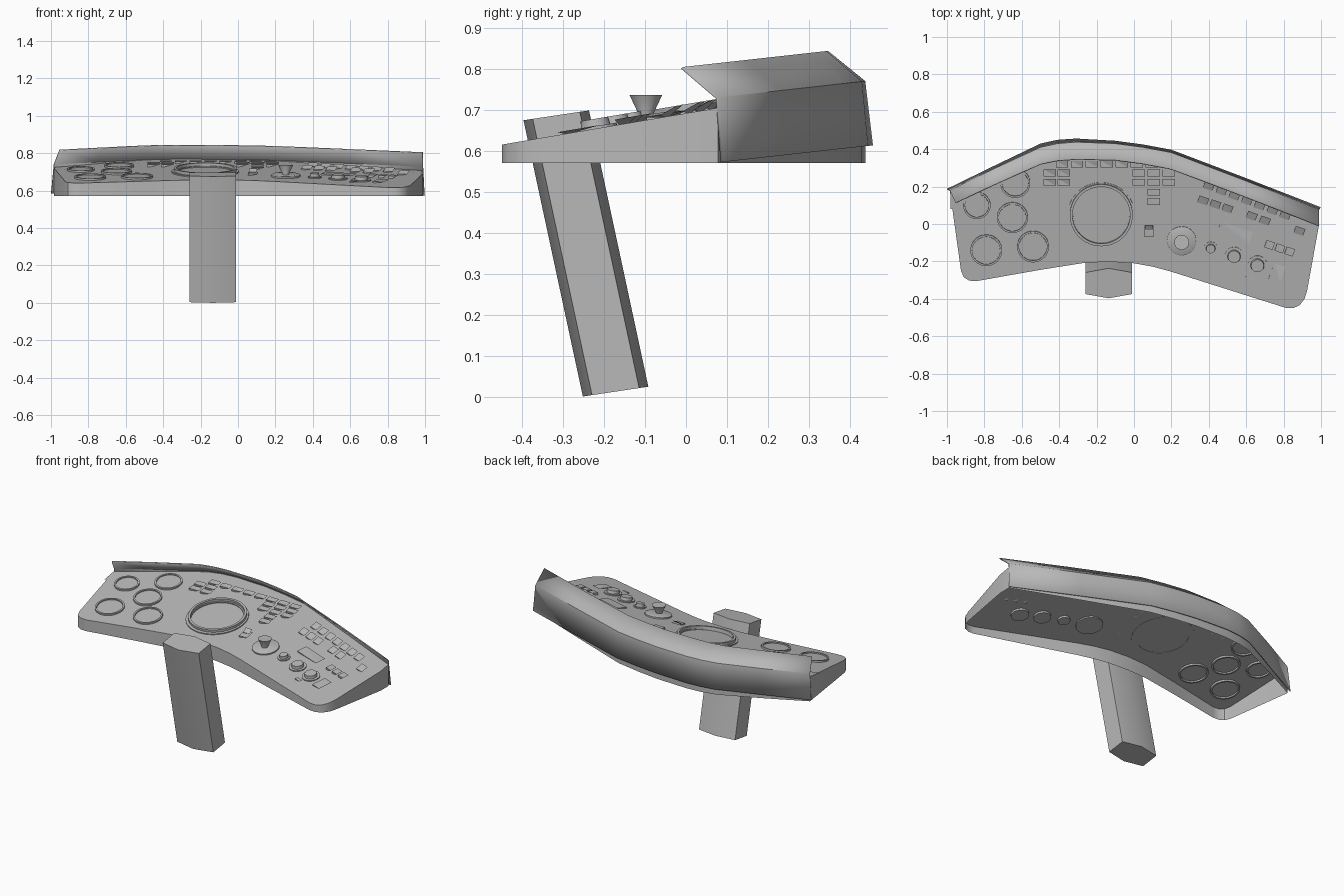
import bpy, bmesh, math
from mathutils import Matrix, Vector

if "Cube" in bpy.data.objects:
    bpy.data.objects.remove(bpy.data.objects["Cube"])

grey = bpy.data.materials.new("console_grey")
grey.diffuse_color = (0.48, 0.48, 0.48, 1)
grey.use_nodes = True
grey.node_tree.nodes["Principled BSDF"].inputs["Base Color"].default_value = grey.diffuse_color
SLOPE = 0.17                      # rise of the panel towards the back
TURN = math.radians(-19)          # direction of the right wing


def top_z(y):
    return 0.692 + SLOPE * y


def finish(name, bm, recalc=True):
    if recalc:
        bmesh.ops.recalc_face_normals(bm, faces=bm.faces)
    me = bpy.data.meshes.new(name)
    bm.to_mesh(me)
    bm.free()
    me.materials.append(grey)
    me.shade_smooth()
    me.set_sharp_from_angle(angle=math.radians(30))
    ob = bpy.data.objects.new(name, me)
    bpy.context.collection.objects.link(ob)
    return ob


def seat(x, y, turn=0.0):
    """Frame lying on the sloping panel."""
    return (Matrix.Translation((x, y, top_z(y))) @ Matrix.Rotation(math.atan(SLOPE), 4, 'X')
            @ Matrix.Rotation(turn, 4, 'Z'))


def add_box(bm, frame, w, d, low, high, rear_high=None):
    """Box on the panel; the rear edge may be taller to form a rocker."""
    rear = high if rear_high is None else rear_high
    v = [bm.verts.new(frame @ Vector((sx * w / 2, sy * d / 2, z)))
         for z in (0, 1) for sx, sy in ((-1, -1), (1, -1), (1, 1), (-1, 1))
         for z in ((low if z == 0 else (rear if sy > 0 else high)),)]
    for f in ((3, 2, 1, 0), (4, 5, 6, 7), (0, 1, 5, 4), (1, 2, 6, 5), (2, 3, 7, 6), (3, 0, 4, 7)):
        bm.faces.new([v[i] for i in f])


def add_lathe(bm, frame, profile, n=32, closed=False):
    """Spin (radius, height) points; open profiles get capped at both ends."""
    rings = [[bm.verts.new(frame @ Vector((r * math.cos(a), r * math.sin(a), z)))
              for a in (2 * math.pi * i / n for i in range(n))] for r, z in profile]
    pairs = list(zip(rings, rings[1:]))
    if closed:
        pairs.append((rings[-1], rings[0]))
    else:
        bm.faces.new(rings[0][::-1])
        bm.faces.new(rings[-1])
    for a, b in pairs:
        for i in range(n):
            j = (i + 1) % n
            bm.faces.new((a[i], a[j], b[j], b[i]))


def tube(r, t, low, high):
    return [(r, low), (r, high), (r - t, high), (r - t, low)]


# Panel shell: sloping top and skirt, open underneath
back = [(-0.985, 0.18), (-0.75, 0.295), (-0.5, 0.41), (-0.41, 0.43), (-0.31, 0.438),
        (-0.1, 0.43), (0.05, 0.41), (0.2, 0.382), (0.6, 0.23), (0.99, 0.078)]
front = [(0.99, 0.0), (0.925, -0.36), (0.912, -0.40), (0.885, -0.435), (0.85, -0.45),
         (0.81, -0.448), (0.5, -0.35), (0.2, -0.255), (0.1, -0.228), (0.0, -0.21),
         (-0.13, -0.202), (-0.26, -0.207), (-0.5, -0.245), (-0.84, -0.305), (-0.88, -0.303),
         (-0.91, -0.285), (-0.925, -0.25)]
bm = bmesh.new()
outline = back + front
upper = [bm.verts.new((x, y, top_z(y))) for x, y in outline]
lower = [bm.verts.new((x, y, 0.57)) for x, y in outline]
cap = bm.faces.new(upper[::-1])
for i in range(len(outline)):
    j = (i + 1) % len(outline)
    bm.faces.new((upper[i], upper[j], lower[j], lower[i]))
bmesh.ops.triangulate(bm, faces=[cap])
finish("panel_shell", bm)

# Hood: rear wall leaning in to a ridge, then a visor reaching forward
bottom = [(-1.0, 0.188), (-0.75, 0.31), (-0.5, 0.43), (-0.41, 0.45), (-0.31, 0.457),
          (-0.1, 0.445), (0.05, 0.425), (0.2, 0.397), (0.6, 0.245), (0.998, 0.09)]
rim = [(-0.955, 0.115), (-0.73, 0.22), (-0.5, 0.322), (-0.41, 0.34), (-0.31, 0.347),
       (-0.1, 0.343), (0.05, 0.323), (0.2, 0.295), (0.6, 0.145), (0.988, -0.008)]
bm = bmesh.new()
rows = [[bm.verts.new((x, y, base + 0.111 * y)) for x, y in line]
        for line, base in ((bottom, 0.563), (back, 0.722), (rim, 0.806))]
for a, b in zip(rows, rows[1:]):
    for i in range(len(a) - 1):
        bm.faces.new((a[i + 1], a[i], b[i], b[i + 1]))
hood = finish("hood", bm, recalc=False)
thick = hood.modifiers.new("thickness", 'SOLIDIFY')
thick.thickness = 0.006
thick.offset = -1

# Inner ledge strip tucked below the hood
bm = bmesh.new()
strip = [[bm.verts.new((x * 0.995, y - dy, top_z(y - dy) + 0.004)) for x, y in back]
         for dy in (0.012, 0.10)]
for i in range(len(back) - 1):
    bm.faces.new((strip[0][i], strip[0][i + 1], strip[1][i + 1], strip[1][i]))
finish("hood_ledge", bm)

# Leaning six-sided column
bm = bmesh.new()
hexagon = [(-0.135, 0), (-0.01, 0.14), (-0.01, 0.86), (-0.135, 1), (-0.26, 0.86), (-0.26, 0.14)]
ends = [[bm.verts.new((x, y0 + 0.16 * t, z0 + 0.024 * t)) for x, t in hexagon]
        for y0, z0 in ((-0.252, 0.0), (-0.397, 0.675))]
bm.faces.new(ends[0])
bm.faces.new(ends[1])
for i in range(6):
    j = (i + 1) % 6
    bm.faces.new((ends[0][i], ends[0][j], ends[1][j], ends[1][i]))
finish("column", bm)

# Round gauges on the left wing
bm = bmesh.new()
for x, y, r in ((-0.84, 0.10, 0.073), (-0.635, 0.22, 0.08), (-0.65, 0.035, 0.083),
                (-0.79, -0.14, 0.085), (-0.54, -0.12, 0.085)):
    add_lathe(bm, seat(x, y), tube(r, 0.01, -0.012, 0.01), closed=True)
    add_lathe(bm, seat(x, y), [(r - 0.012, -0.004), (r - 0.012, 0.004)])
finish("gauges", bm)

# Large central dial: flat flange and raised ring
bm = bmesh.new()
add_lathe(bm, seat(-0.175, 0.045), tube(0.18, 0.03, -0.002, 0.006), 48, True)
add_lathe(bm, seat(-0.175, 0.05), tube(0.168, 0.014, 0.0, 0.022), 48, True)
finish("central_dial", bm)

# Push buttons around the dial
bm = bmesh.new()
spots = [(-0.385 + 0.08 * i, 0.322) for i in range(8)]
spots += [(x, y) for x in (-0.45, -0.375, 0.025, 0.105, 0.185) for y in (0.275, 0.225)]
spots += [(0.105, 0.172), (0.105, 0.122)]
for x, y in spots:
    add_box(bm, seat(x, y), 0.066, 0.036, -0.004, 0.012)
finish("push_buttons", bm)

# Lever switch beside the dial
bm = bmesh.new()
add_box(bm, seat(0.08, -0.035), 0.055, 0.06, -0.004, 0.008)
add_box(bm, seat(0.08, -0.015), 0.045, 0.03, 0.008, 0.012, 0.026)
finish("lever_switch", bm)

# Joystick: round base and upright flared grip
bm = bmesh.new()
add_lathe(bm, seat(0.255, -0.09), [(0.078, -0.008), (0.078, 0.008), (0.07, 0.012)], 40)
add_lathe(bm, Matrix.Translation((0.255, -0.098, 0)), [(0.018, 0.675), (0.018, 0.69), (0.04, 0.737)])
finish("joystick", bm)

# Rotary knobs on the right wing
bm = bmesh.new()
for x, y, r in ((0.41, -0.13, 0.036), (0.535, -0.172, 0.05), (0.66, -0.22, 0.052)):
    add_lathe(bm, seat(x, y), [(r, -0.012), (r, 0.006), (r * 0.7, 0.006), (r * 0.65, 0.024)])
finish("knobs", bm)

# Wing buttons and flat display plates
bm = bmesh.new()
for x, y in ((0.725, -0.11), (0.78, -0.128), (0.833, -0.145)):
    add_box(bm, seat(x, y, TURN), 0.046, 0.042, -0.012, 0.014)
finish("wing_buttons", bm)
bm = bmesh.new()
for x, y, w, d in ((0.54, -0.045, 0.18, 0.065), (0.765, -0.26, 0.065, 0.09), (0.62, -0.285, 0.045, 0.018)):
    add_box(bm, seat(x, y, TURN), w, d, -0.002, 0.007)
finish("displays", bm)

# Rocker switches in two rows below the hood
bm = bmesh.new()
rockers = [(0.40 + 0.068 * i, 0.205 - 0.026 * i) for i in range(7)]
rockers += [(0.37, 0.128), (0.435, 0.107), (0.50, 0.085), (0.63, 0.045), (0.70, 0.02), (0.885, -0.035)]
for x, y in rockers:
    add_box(bm, seat(x, y, TURN), 0.054, 0.042, -0.004, 0.006, 0.02)
finish("rocker_switches", bm)
